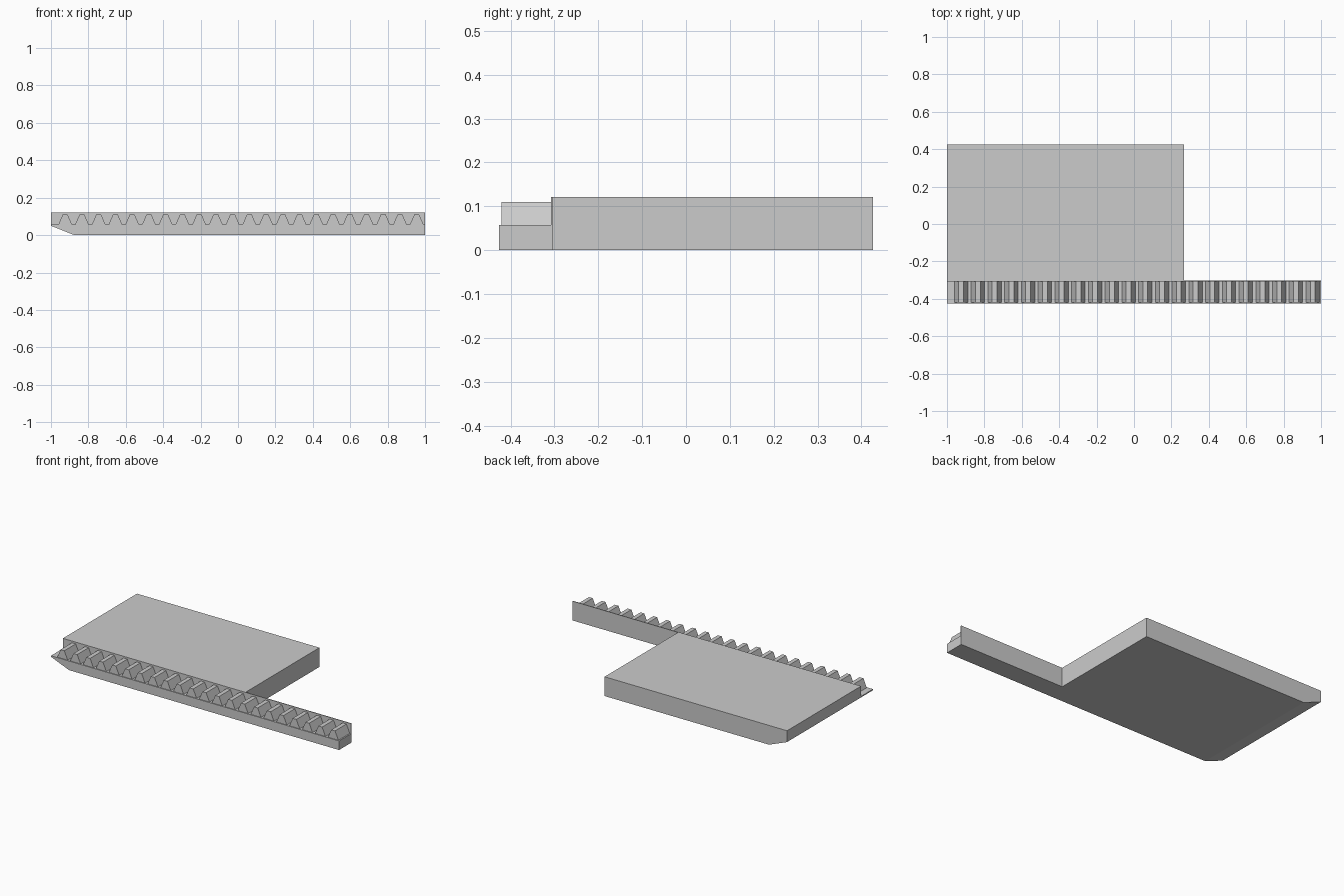
import bpy
import bmesh

cube = bpy.data.objects.get("Cube")
if cube:
    bpy.data.objects.remove(cube, do_unlink=True)

grey = bpy.data.materials.new("plain grey")
grey.use_nodes = True
colour = (0.6, 0.6, 0.6, 1)
grey.diffuse_color = colour
grey.node_tree.nodes["Principled BSDF"].inputs["Base Color"].default_value = colour

FRONT, BACK = -0.426, 0.426
WALL_FRONT, WALL_BACK = -0.308, -0.303
LEDGE, TOP = 0.057, 0.121
TOOTH_TOP = 0.11
TEETH, PITCH, FIRST = 22, 0.0895, -0.924


def extrude_profiles(name, profiles, y0, y1):
    """Sweep flat x/z outlines along y into one closed mesh object."""
    bm = bmesh.new()
    for outline in profiles:
        face = bm.faces.new([bm.verts.new((x, y0, z)) for x, z in outline])
        swept = bmesh.ops.extrude_face_region(bm, geom=[face])["geom"]
        verts = [v for v in swept if isinstance(v, bmesh.types.BMVert)]
        bmesh.ops.translate(bm, verts=verts, vec=(0, y1 - y0, 0))
    bmesh.ops.recalc_face_normals(bm, faces=bm.faces)
    mesh = bpy.data.meshes.new(name)
    bm.to_mesh(mesh)
    bm.free()
    mesh.materials.append(grey)
    obj = bpy.data.objects.new(name, mesh)
    bpy.context.collection.objects.link(obj)
    return obj


def slab(right_end, height):
    """Side outline with the sloped lower corner at the -x end."""
    return [(-1, 0.05), (-0.875, 0), (right_end, 0), (right_end, height), (-1, height)]


# Main plate, toothed ledge and the thin wall behind the teeth
extrude_profiles("plate", [slab(0.267, TOP)], WALL_BACK, BACK)
extrude_profiles("rack_ledge", [slab(1, LEDGE)], FRONT, WALL_FRONT)
extrude_profiles("rack_back_wall", [slab(1, TOP)], WALL_FRONT, WALL_BACK)

# Row of tapered teeth standing on the ledge
teeth = []
for i in range(TEETH):
    c = FIRST + i * PITCH
    teeth.append([(c - 0.036, LEDGE), (c + 0.036, LEDGE),
                  (c + 0.013, TOOTH_TOP), (c - 0.013, TOOTH_TOP)])
extrude_profiles("rack_teeth", teeth, FRONT + 0.005, WALL_FRONT)
